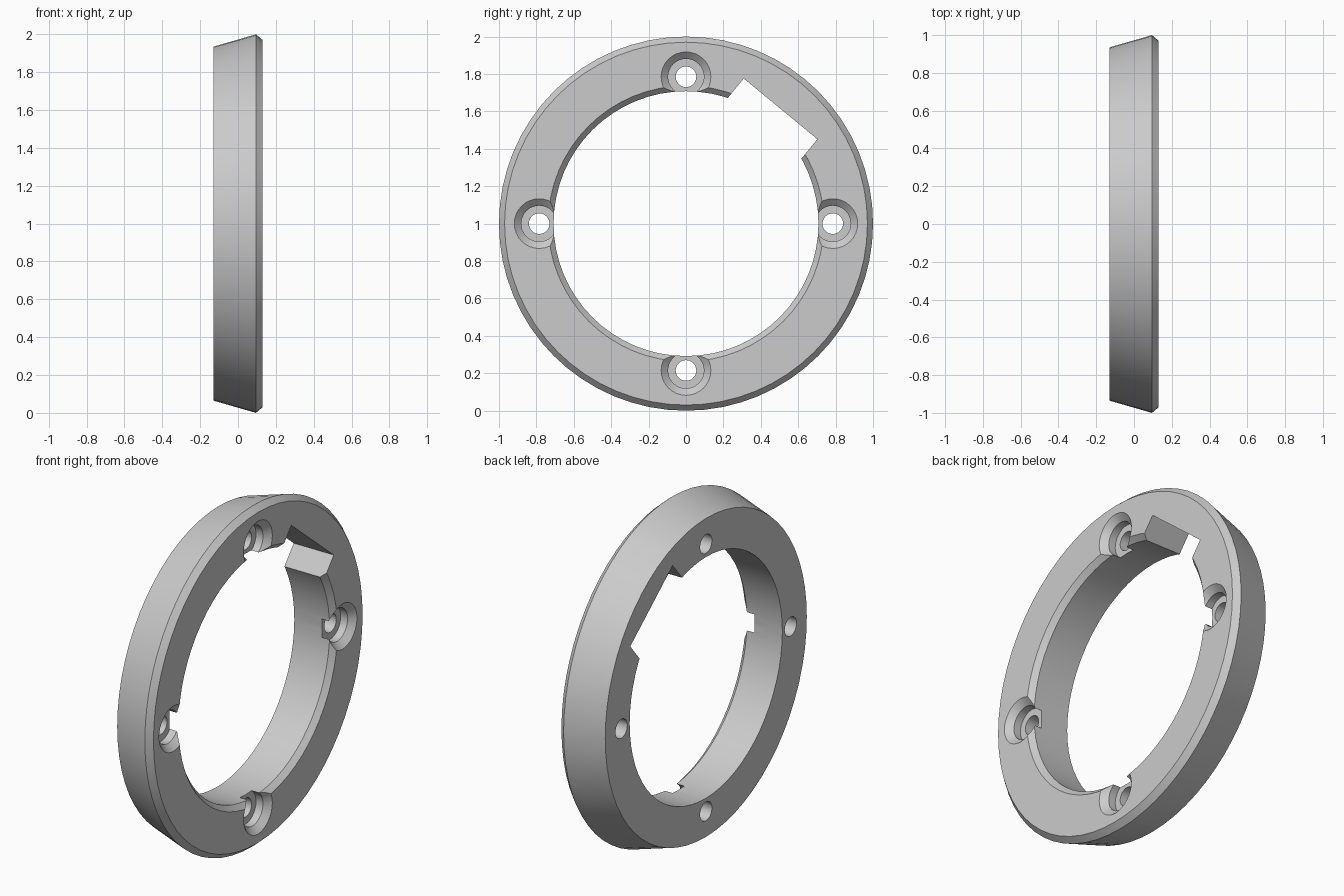
import bpy, bmesh, math
from mathutils import Matrix

if "Cube" in bpy.data.objects:
    bpy.data.objects.remove(bpy.data.objects["Cube"])

grey = bpy.data.materials.new("light grey")
grey.use_nodes = True
colour = (0.6, 0.6, 0.6, 1)
grey.diffuse_color = colour
grey.node_tree.nodes["Principled BSDF"].inputs["Base Color"].default_value = colour

HALF = 0.13
AXIS_Z = 1.0


def make_object(name, bm):
    bmesh.ops.recalc_face_normals(bm, faces=bm.faces)
    mesh = bpy.data.meshes.new(name)
    bm.to_mesh(mesh)
    bm.free()
    mesh.materials.append(grey)
    obj = bpy.data.objects.new(name, mesh)
    bpy.context.collection.objects.link(obj)
    return obj


def lathe(name, profile, segments, solid, offset=(0, 0)):
    """Turn (x, radius) points round the x axis; solid adds end caps, otherwise the profile closes."""
    bm = bmesh.new()
    rings = []
    for x, r in profile:
        angles = [2 * math.pi * i / segments for i in range(segments)]
        rings.append([bm.verts.new((x, r * math.cos(a) + offset[0],
                                    r * math.sin(a) + offset[1])) for a in angles])
    pairs = list(zip(rings, rings[1:]))
    if solid:
        bm.faces.new(rings[0])
        bm.faces.new(rings[-1])
    else:
        pairs.append((rings[-1], rings[0]))
    for a, b in pairs:
        for i in range(segments):
            j = (i + 1) % segments
            bm.faces.new((a[i], a[j], b[j], b[i]))
    return make_object(name, bm)


# Tapered ring with a chamfered rim and bore
ring = lathe("mounting_ring", [(-HALF, 0.935), (0.095, 1.0), (HALF, 0.97),
                               (HALF, 0.737), (0.1, 0.708), (-HALF, 0.708)], 64, False)
ring.location.z = AXIS_Z

# Four stepped, countersunk screw holes
cutters = []
for k in range(4):
    a = k * math.pi / 2
    centre = (0.785 * math.cos(a), 0.785 * math.sin(a))
    hole = lathe("screw_hole_cutter", [(-0.2, 0.055), (0.05, 0.055), (0.05, 0.096),
                                       (0.095, 0.096), (HALF, 0.133), (0.2, 0.133)],
                 32, True, centre)
    cutters.append(hole)

# Rectangular notch in the bore
bm = bmesh.new()
bmesh.ops.create_cube(bm, size=1)
bmesh.ops.scale(bm, vec=(0.5, 0.295, 0.51), verts=bm.verts)
bmesh.ops.translate(bm, vec=(0, 0.6475, 0), verts=bm.verts)
bmesh.ops.rotate(bm, matrix=Matrix.Rotation(math.radians(50.5), 3, 'X'), verts=bm.verts)
cutters.append(make_object("notch_cutter", bm))

bpy.context.view_layer.objects.active = ring
ring.select_set(True)
for cutter in cutters:
    cutter.location.z = AXIS_Z
    cutter.hide_render = True
    mod = ring.modifiers.new("cut", 'BOOLEAN')
    mod.operation = 'DIFFERENCE'
    mod.solver = 'EXACT'
    mod.object = cutter
bpy.context.view_layer.update()
for mod in list(ring.modifiers):
    bpy.ops.object.modifier_apply(modifier=mod.name)
for cutter in cutters:
    bpy.data.objects.remove(cutter)

bpy.ops.object.select_all(action='DESELECT')
ring.select_set(True)
bpy.ops.object.shade_smooth_by_angle(angle=math.radians(15))
